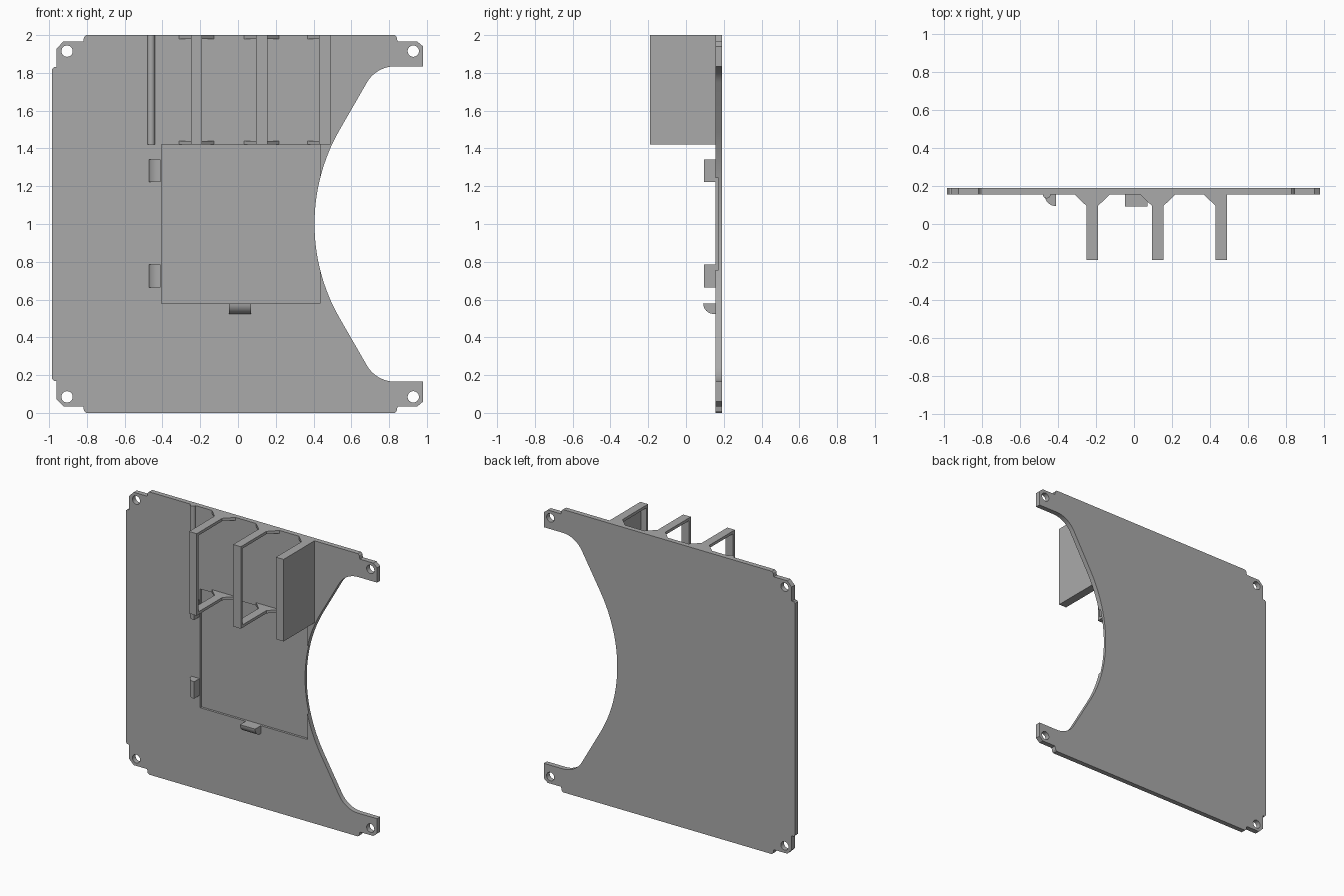
import bpy, bmesh, math
from mathutils import Vector

old = bpy.data.objects.get("Cube")
if old:
    bpy.data.objects.remove(old, do_unlink=True)

grey = bpy.data.materials.new("plain_grey")
grey.use_nodes = True
colour = (0.4, 0.4, 0.4, 1)
grey.diffuse_color = colour
grey.node_tree.nodes["Principled BSDF"].inputs["Base Color"].default_value = colour

FRONT, BACK = 0.155, 0.19      # plate faces in y
TIP = -0.19                    # front end of the fins
SHELF = 1.42                   # lower end of the fins


def add_prism(bm, pts, axis, lo, hi):
    """Extrude a 2D profile along one axis."""
    place = {"x": lambda a, b: (lo, a, b),
             "y": lambda a, b: (a, lo, b),
             "z": lambda a, b: (a, b, lo)}[axis]
    face = bm.faces.new([bm.verts.new(place(a, b)) for a, b in pts])
    new = bmesh.ops.extrude_face_region(bm, geom=[face])["geom"]
    shift = Vector([hi - lo if c == axis else 0 for c in "xyz"])
    bmesh.ops.translate(bm, vec=shift, verts=[g for g in new if isinstance(g, bmesh.types.BMVert)])


def build(name, *prisms):
    bm = bmesh.new()
    for p in prisms:
        add_prism(bm, *p)
    bmesh.ops.recalc_face_normals(bm, faces=bm.faces)
    mesh = bpy.data.meshes.new(name)
    bm.to_mesh(mesh)
    bm.free()
    mesh.materials.append(grey)
    ob = bpy.data.objects.new(name, mesh)
    bpy.context.collection.objects.link(ob)
    return ob


def smooth(ob):
    bpy.ops.object.select_all(action="DESELECT")
    ob.select_set(True)
    bpy.context.view_layer.objects.active = ob
    bpy.ops.object.shade_smooth_by_angle(angle=math.radians(25))


def arc(cx, cy, r, start, end, n):
    angles = [math.radians(start + (end - start) * i / n) for i in range(n + 1)]
    return [(cx + r * math.cos(a), cy + r * math.sin(a)) for a in angles]


def rect(a0, a1, b0, b1):
    return [(a0, b0), (a1, b0), (a1, b1), (a0, b1)]


# Plate outline: lower half, then mirrored about z = 1
lower = [(-0.985, 0.18), (-0.975, 0.17), (-0.96, 0.17), (-0.96, 0.07), (-0.925, 0.035),
         (-0.82, 0.035), (-0.815, 0.01), (-0.805, 0), (0.83, 0), (0.84, 0.01),
         (0.845, 0.035), (0.95, 0.035), (0.98, 0.06), (0.98, 0.165)]
lower += arc(0.832, 0.338, 0.173, 270, 210, 10)
lower += arc(1.405, 1, 1, 210, 180, 16)
upper = [(x, 2 - z) for x, z in reversed(lower[:-1])]
plate = build("back_plate", (lower + upper, "y", FRONT, BACK))

# Corner holes and the shallow square pocket
holes = [(arc(x, z, 0.03, 0, 345, 23), "y", 0, 0.3)
         for x in (-0.905, 0.928) for z in (0.085, 1.915)]
pocket = (rect(-0.405, 0.435, 0.58, SHELF), "y", 0, 0.171)
cutter = build("plate_cutter", *holes, pocket)
cutter.hide_render = True
cut = plate.modifiers.new("cut", "BOOLEAN")
cut.operation, cut.solver, cut.object = "DIFFERENCE", "EXACT", cutter
bpy.context.view_layer.objects.active = plate
bpy.ops.object.modifier_apply(modifier=cut.name)
bpy.data.objects.remove(cutter, do_unlink=True)
smooth(plate)


# Fins: top and bottom bars with flared roots, joined by a thin front post
def fin(name, x0, flare_right, wall):
    x1 = x0 + 0.06
    bar = [(x0 - 0.062, FRONT), (x0, 0.095), (x0, TIP), (x1, TIP)]
    bar += [(x1, 0.095), (x1 + 0.062, FRONT)] if flare_right else [(x1, FRONT)]
    t = 0.02
    parts = [(bar, "z", SHELF, SHELF + t), (bar, "z", 2 - t, 2),
             (rect(x0, x1, TIP, TIP + t), "z", SHELF + t, 2 - t)]
    if wall:
        parts.append((rect(x1 - t, x1, TIP + t, FRONT), "z", SHELF + t, 2 - t))
    build(name, *parts)


fin("right_fin_frame", -0.25, True, False)
fin("middle_fin_frame", 0.095, True, False)
fin("left_fin_wall", 0.43, False, True)

# Low rounded rail beside the fins
smooth(build("guide_rail", (arc(-0.46, FRONT, 0.02, 180, 360, 10), "z", SHELF, 2)))

# Rounded clips around the pocket
for name, z in (("lower_side_clip", 0.665), ("upper_side_clip", 1.222)):
    profile = [(-0.41, FRONT)] + arc(-0.41, FRONT, 0.061, 270, 180, 8)
    smooth(build(name, (profile, "z", z, z + 0.12)))
profile = [(FRONT, 0.58)] + arc(0.147, 0.58, 0.056, 180, 270, 8) + [(FRONT, 0.524)]
smooth(build("bottom_clip", (profile, "x", -0.048, 0.07)))
